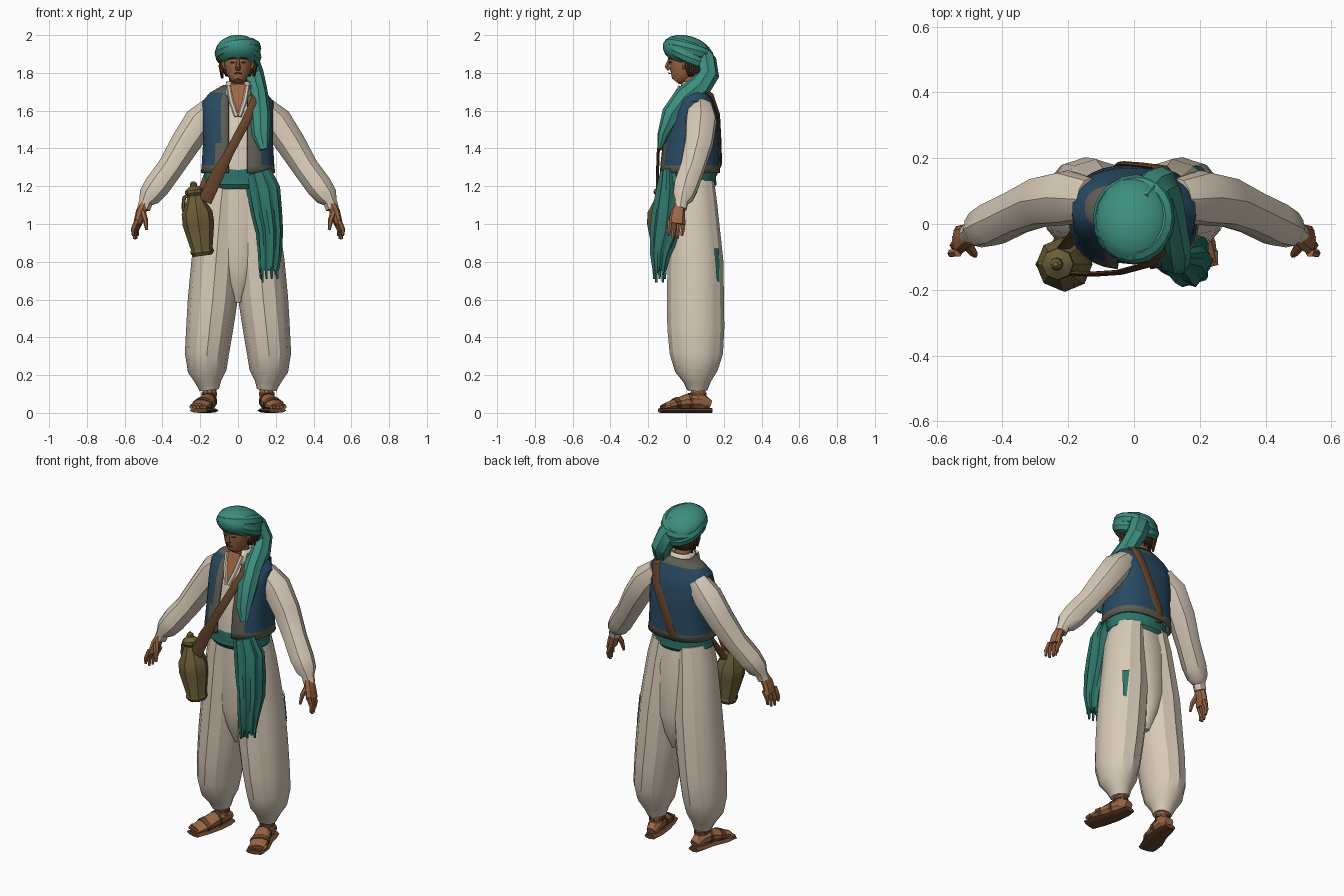
import bpy, bmesh, math
from mathutils import Vector, Matrix


def mat(name, r, g, b):
    m = bpy.data.materials.new(name)
    m.diffuse_color = (r, g, b, 1)
    return m


TEAL = mat("teal cloth", 0.045, 0.27, 0.21)
DEEP = mat("deep teal cloth", 0.026, 0.175, 0.137)
CREAM = mat("cream linen", 0.68, 0.59, 0.475)
SKIN = mat("skin", 0.33, 0.135, 0.058)
BLUE = mat("blue vest", 0.022, 0.068, 0.122)
TRIM = mat("grey olive trim", 0.115, 0.11, 0.085)
BROWN = mat("brown leather", 0.125, 0.056, 0.024)
OLIVE = mat("olive brass", 0.15, 0.112, 0.04)
DARK = mat("dark hair", 0.06, 0.027, 0.013)


def finish(name, bm, mats):
    me = bpy.data.meshes.new(name)
    bm.to_mesh(me)
    bm.free()
    ob = bpy.data.objects.new(name, me)
    bpy.context.collection.objects.link(ob)
    for m in mats:
        me.materials.append(m)
    return ob


def tube(name, pts, m, n=12, fold=0.0, ref=None, side=1, closed=False):
    """Skin elliptical rings along a path; each point is x, y, z, radius a, radius b."""
    bm = bmesh.new()
    P = [Vector((p[0] * side, p[1], p[2])) for p in pts]
    rings, k = [], len(P)
    for i, p in enumerate(pts):
        if closed:
            t = P[(i + 1) % k] - P[i - 1]
        else:
            t = P[min(i + 1, k - 1)] - P[max(i - 1, 0)]
        t.normalize()
        v = Vector(ref) if ref else Vector((0, 1, 0) if abs(t.y) < 0.8 else (1, 0, 0))
        v = (v - t * v.dot(t)).normalized()
        u = v.cross(t)
        ra, rb = p[3], p[-1]
        ring = []
        for j in range(n):
            a = math.tau * j / n
            f = 1 + fold * (-1) ** j
            ring.append(bm.verts.new(P[i] + f * (u * ra * math.cos(a) + v * rb * math.sin(a))))
        rings.append(ring)
    for i in range(k if closed else k - 1):
        r, s = rings[i], rings[(i + 1) % k]
        for j in range(n):
            bm.faces.new((r[j], r[(j + 1) % n], s[(j + 1) % n], s[j]))
    if not closed:
        bm.faces.new(rings[0])
        bm.faces.new(rings[-1])
    bmesh.ops.recalc_face_normals(bm, faces=bm.faces)
    return finish(name, bm, [m])


def shell(name, rings, gap, mats, rule, n=28, thick=0.012):
    """Wrap an open-fronted garment; rings are z, centre y, radius x, radius y."""
    bm = bmesh.new()
    rows = []
    for z, cy, rx, ry in rings:
        a0 = math.asin(min(0.95, (gap / rx) ** 1.25))
        row = []
        for c in range(n + 1):
            a = a0 + (math.tau - 2 * a0) * c / n
            s, q = math.sin(a), -math.cos(a)
            row.append(bm.verts.new((rx * math.copysign(abs(s) ** 0.8, s),
                                     cy + ry * math.copysign(abs(q) ** 0.8, q), z)))
        rows.append(row)
    for r in range(len(rows) - 1):
        for c in range(n):
            f = bm.faces.new((rows[r][c], rows[r][c + 1], rows[r + 1][c + 1], rows[r + 1][c]))
            f.material_index = rule(r, min(c, n - 1 - c))
    ob = finish(name, bm, mats)
    ob.modifiers.new("thickness", "SOLIDIFY").thickness = thick
    return ob


def plate(name, pts, m):
    bm = bmesh.new()
    bm.faces.new([bm.verts.new(p) for p in pts])
    return finish(name, bm, [m])


# Torso: shirt, open chest, collar and vest
body = [(1.27, .02, .198, .160), (1.31, .02, .193, .158), (1.43, .025, .186, .15),
        (1.58, .04, .190, .13), (1.65, .045, .188, .10), (1.695, .05, .15, .075), (1.735, .045, .08, .06)]
tube("shirt_body", [(0, cy, z, rx - .018, ry - .02) for z, cy, rx, ry in body], CREAM, 20)
plate("open_chest", [(0, -.103, 1.585), (.028, -.073, 1.65), (.04, -.035, 1.74),
                     (-.04, -.035, 1.74), (-.028, -.073, 1.65)], SKIN)
shell("shirt_collar", [(1.68, .03, .085, .085), (1.72, .03, .07, .07), (1.755, .035, .062, .058)],
      .038, [CREAM], lambda r, c: 0, 16, .008)
for s in (1, -1):
    tube("shirt_lapel", [(.008, -.105, 1.57, .012, .008), (.036, -.074, 1.65, .013, .008),
                         (.05, -.035, 1.73, .012, .008)], CREAM, 6, side=s)
shell("vest", body, .05, [BLUE, TRIM],
      lambda r, c: int(c < (2 if r < 2 else 1) or r == 0 or r == len(body) - 2))

# Trousers with gathered pleats and a small teal patch
tube("trouser_seat", [(0, .03, 1.22, .15, .115), (0, .04, 1.08, .17, .127), (0, .05, .8, .14, .137),
                      (0, .05, .68, .08, .115), (0, .05, .585, .03, .07)], CREAM, 20, .01)
leg = [(.078, .03, 1.22, .094, .118), (.092, .035, 1.1, .110, .128), (.117, .05, .8, .127, .145),
       (.134, .05, .6, .129, .148), (.15, .052, .45, .122, .148), (.165, .055, .31, .114, .138),
       (.163, .055, .22, .10, .11), (.157, .06, .165, .068, .072), (.152, .06, .12, .05, .052)]
for s in (1, -1):
    tube("trouser_leg", leg, CREAM, 24, .02, side=s)
plate("trouser_patch", [(cx + 1.045 * rx * math.sin(a), .05 + 1.045 * ry * math.cos(a), z)
                        for cx, rx, ry, z, a in ((.126, .128, .147, .69, .60), (.126, .128, .147, .70, .74),
                                                 (.111, .124, .142, .87, .84), (.111, .124, .142, .87, .56))], DEEP)

# Sleeves and hands
sleeve = [(.13, .075, 1.62, .06, .065), (.20, .08, 1.545, .083, .085), (.28, .068, 1.425, .077, .078),
          (.36, .034, 1.295, .067, .068), (.43, .0, 1.2, .068), (.47, -.016, 1.145, .058),
          (.488, -.025, 1.115, .036), (.50, -.03, 1.08, .034)]
for s in (1, -1):
    tube("sleeve", sleeve, CREAM, 12, .02, side=s)
    tube("palm", [(.493, -.03, 1.11, .026, .028), (.515, -.043, 1.06, .027, .038),
                  (.532, -.05, 1.0, .022, .045)], SKIN, 8, side=s)
    for i in range(4):
        y = -.086 + .024 * i
        x = .546 - .007 * i
        tip = .92 + (.018 if i in (0, 3) else 0)
        tube("finger", [(x - .012, y, 1.02, .014), (x + .01, y - .003, .97, .012),
                        (x + .008, y - .008, tip, .008)], SKIN, 6, side=s)
    tube("thumb", [(.508, -.06, 1.07, .018), (.49, -.085, 1.02, .014), (.483, -.095, .97, .008)],
         SKIN, 6, side=s)

# Feet in sandals
for s in (1, -1):
    foot = [(.145, .13, .045, .022, .026), (.15, .085, .06, .045, .04), (.163, .01, .06, .042, .045),
            (.19, -.07, .043, .026, .052), (.207, -.115, .034, .016, .043)]
    tube("foot", foot, SKIN, 10, side=s)
    tube("ankle", [(.152, .06, .17, .036, .038), (.15, .07, .06, .036, .042)], SKIN, 10, side=s)
    tube("sandal_sole", [(x, y + dy, .013, .013, w + .008) for (x, y, z, h, w), dy in
                         zip(foot, (.008, 0, 0, 0, -.022))], BROWN, 8, side=s)
    tube("toe_strap", [(.180, -.042, .050, .036, .054), (.19, -.065, .044, .031, .057)], BROWN, 10, side=s)
    tube("instep_strap", [(.158, .03, .06, .048, .047), (.162, .013, .059, .046, .049)], BROWN, 10, side=s)
    tube("ankle_strap", [(.151, .065, .108, .041, .045), (.151, .065, .092, .041, .047)], BROWN, 10, side=s)
    for i in range(5):
        x = .172 + .018 * i
        y = -.13 + .006 * i
        tube("toe", [(x, y + .025, .036, .012), (x + .004, y - .006, .03, .009)], SKIN, 6, side=s)

# Head, face and hair
tube("neck", [(0, .05, 1.66, .058, .055), (0, .025, 1.74, .047, .05), (0, .015, 1.82, .047, .05)], SKIN, 12)
tube("head", [(0, -.055, 1.755, .024, .024), (0, -.042, 1.772, .045, .047), (0, -.022, 1.80, .062, .07),
              (0, -.008, 1.85, .074, .085), (0, 0, 1.92, .075, .09), (0, 0, 1.97, .04, .05)], SKIN, 16)
tube("nose", [(0, -.088, 1.875, .007), (0, -.102, 1.832, .013), (0, -.088, 1.817, .012)], SKIN, 6)
tube("mouth", [(-.02, -.083, 1.797, .003), (0, -.092, 1.799, .003), (.02, -.083, 1.797, .003)], BROWN, 6)
for s in (1, -1):
    tube("eyebrow", [(.012, -.092, 1.876, .004), (.035, -.084, 1.881, .005), (.052, -.067, 1.874, .004)],
         DARK, 6, side=s)
    tube("eye", [(.018, -.088, 1.857, .004), (.04, -.078, 1.857, .004)], DARK, 6, side=s)
    tube("ear", [(.072, -.012, 1.87, .01, .014), (.08, -.008, 1.845, .01, .016), (.07, -.014, 1.82, .008, .01)],
         SKIN, 6, side=s)
    for i in range(3):
        tube("hair_lock", [(.076, .012 + .03 * i, 1.88, .016), (.088, .01 + .03 * i, 1.835, .015),
                           (.084, .012 + .025 * i, 1.79 - .01 * i, .006)], DARK, 6, side=s)
shell("hair", [(1.78, .035, .066, .055), (1.81, .03, .08, .075), (1.89, .02, .083, .085)],
      .083, [DARK], lambda r, c: 0, 16)

# Turban: tilted crown and crossing wraps
bm = bmesh.new()
tilt = Matrix.Translation((0, .01, 1.912)) @ Matrix.Rotation(math.radians(-18), 4, 'X')
bmesh.ops.create_uvsphere(bm, u_segments=16, v_segments=10, radius=1,
                          matrix=tilt @ Matrix.Diagonal((.12, .138, .083, 1)))
finish("turban_crown", bm, [TEAL])
for roll, pitch, z in ((8, -27, 1.895), (-10, -18, 1.915)):
    M = (Matrix.Translation((0, .016, z)) @ Matrix.Rotation(math.radians(roll), 4, 'Y')
         @ Matrix.Rotation(math.radians(pitch), 4, 'X'))
    path = []
    for i in range(20):
        a = math.tau * i / 20
        q = M @ Vector((.097 * math.cos(a), .112 * math.sin(a), 0))
        path.append((q.x, q.y, q.z, .028, .036))
    tube("turban_wrap", path, TEAL, 8, ref=(0, 0, 1), closed=True)
tube("turban_tail", [(.01, .06, 1.925, .06, .045), (.05, .105, 1.86, .06, .055), (.08, .118, 1.79, .055, .055),
                     (.10, .075, 1.73, .048, .06), (.112, -.01, 1.665, .048, .058),
                     (.118, -.075, 1.58, .052, .052), (.122, -.122, 1.47, .045, .028),
                     (.138, -.14, 1.395, .022, .012)], TEAL, 16, .06)

# Waist sash with a hanging fringed end
tube("waist_sash", [(0, .02, 1.185, .165, .125), (0, .02, 1.21, .182, .142), (0, .02, 1.24, .176, .138),
                    (0, .02, 1.27, .182, .143), (0, .02, 1.30, .172, .136), (0, .02, 1.335, .165, .13)],
     DEEP, 24)
tube("sash_drape", [(.105, -.09, 1.275, .065, .045), (.135, -.085, 1.18, .083, .07),
                    (.152, -.095, 1.06, .076, .083), (.168, -.11, .95, .066, .08), (.168, -.137, .84, .058, .054),
                    (.163, -.14, .755, .05, .036)], DEEP, 20, .08)
for i in range(10):
    a = math.tau * i / 10
    x, y = .163 + .044 * math.cos(a), -.14 + .03 * math.sin(a)
    tube("sash_fringe", [(x, y, .77, .010), (x + .003, y, .69 + .02 * (i % 2) + .02 * (x > .17), .006)], DEEP, 5)

# Flask: eight-sided body on a leaning axis, lid, handle
prof = [(.832, .05), (.85, .062), (.87, .058), (1.0, .084), (1.06, .082), (1.12, .05), (1.15, .04),
        (1.165, .05), (1.18, .048), (1.20, .02), (1.215, .018), (1.225, .008)]
tube("flask", [(-.187 - .13 * (z - .83), -.122, z, r) for z, r in prof], OLIVE, 8)
tube("flask_handle", [(-.262, -.122, 1.155, .010), (-.285, -.122, 1.14, .010), (-.290, -.122, 1.09, .010),
                      (-.280, -.122, 1.045, .010)], OLIVE, 6)
tube("flask_sling", [(-.21, -.07, 1.11, .008, .025), (-.185, -.04, 1.18, .008, .025),
                     (-.16, .0, 1.25, .008, .025)], BROWN, 8, ref=(.91, 0, -.41))

# Shoulder strap: front run to the flask, back run tucked under the vest hem
strap = [(-.175, -.15, 1.12), (-.12, -.152, 1.24), (-.045, -.147, 1.38), (.04, -.124, 1.54), (.085, -.085, 1.64),
         (.11, -.01, 1.708), (.115, .07, 1.728), (.105, .138, 1.68), (.08, .172, 1.58), (.025, .179, 1.45),
         (-.03, .183, 1.32), (-.05, .16, 1.27), (-.06, .10, 1.25)]
tube("shoulder_strap", [(*p, .008, .036 if i < 2 else .024 if i < 7 else .028) for i, p in enumerate(strap)],
     BROWN, 8, ref=(.91, 0, -.41))

# Shading
for ob in bpy.data.objects:
    ob.select_set(True)
    bpy.context.view_layer.objects.active = ob
bpy.ops.object.shade_smooth_by_angle(angle=math.radians(32))
